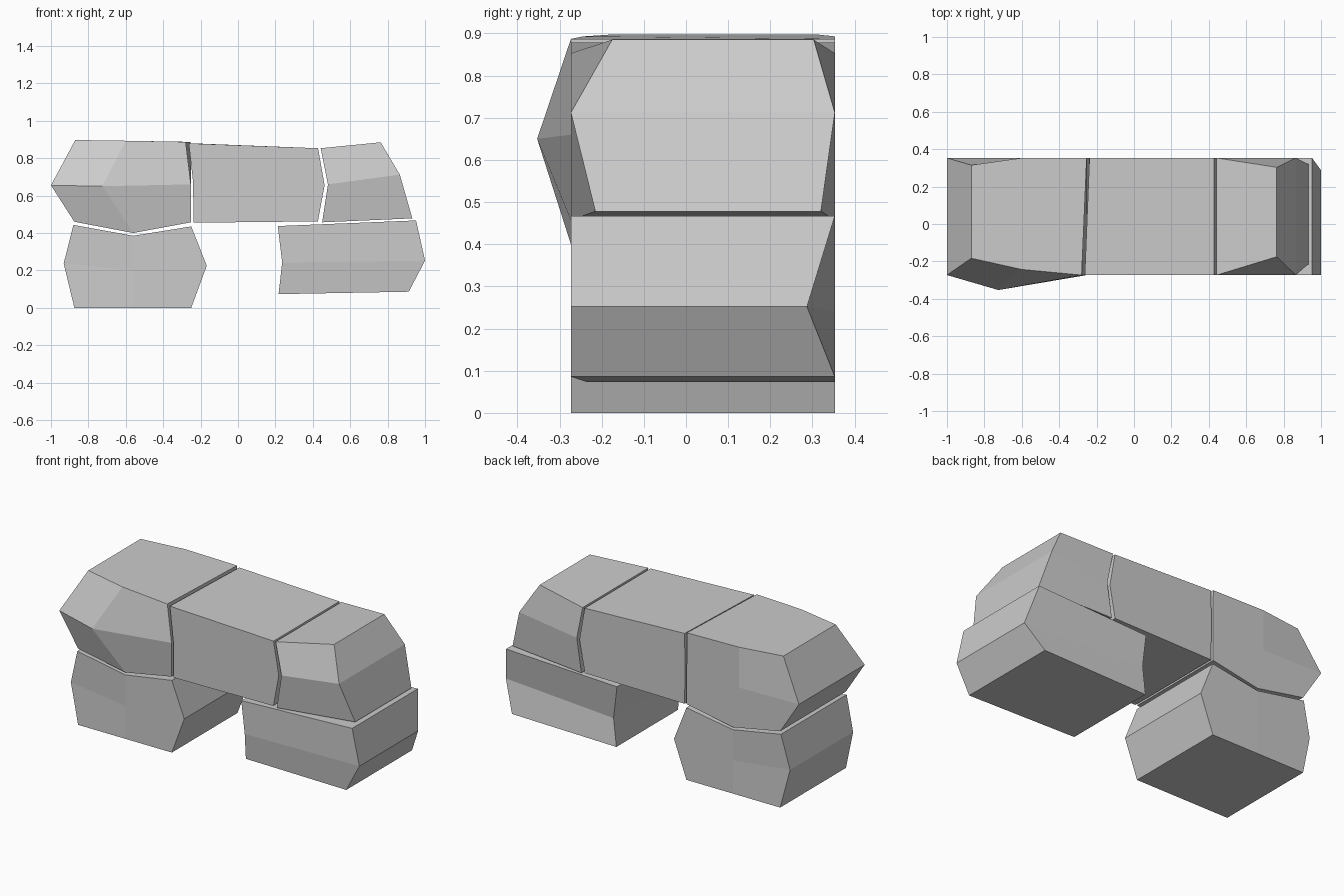
import bpy, bmesh

if "Cube" in bpy.data.objects:
    bpy.data.objects.remove(bpy.data.objects["Cube"])

FRONT, BACK = -0.273, 0.353


def stone(name, outline, front_mid=None, back_mid=None):
    """Faceted block: outline points are (x, z, [front y, back y, back x shift])."""
    bm = bmesh.new()
    rings = ([], [])
    for x, z, *extra in outline:
        yf, yb, dx = (list(extra) + [FRONT, BACK, 0][len(extra):])
        rings[0].append(bm.verts.new((x, yf, z)))
        rings[1].append(bm.verts.new((x + dx, yb, z)))
    n = len(outline)
    for i in range(n):
        j = (i + 1) % n
        bm.faces.new((rings[0][i], rings[0][j], rings[1][j], rings[1][i]))
    for ring, mid in zip(rings, (front_mid, back_mid)):
        if mid:
            # four facets meeting at a middle point
            m = bm.verts.new(mid)
            for i in range(0, n, 2):
                bm.faces.new((m, ring[i - 1], ring[i], ring[i + 1]))
        else:
            # upper and lower facet
            bm.faces.new((ring[0], ring[1], ring[2], ring[5]))
            bm.faces.new((ring[5], ring[2], ring[3], ring[4]))
    bmesh.ops.recalc_face_normals(bm, faces=bm.faces)
    mesh = bpy.data.meshes.new(name)
    bm.to_mesh(mesh)
    bm.free()
    bpy.context.collection.objects.link(bpy.data.objects.new(name, mesh))


# Upper row of stones
stone("upper_left_stone",
      [(-0.87, 0.897, -0.183, 0.315), (-0.60, 0.893, -0.243), (-0.28, 0.887, FRONT, BACK, 0.027),
       (-0.252, 0.66), (-0.252, 0.457), (-0.56, 0.40), (-0.875, 0.46), (-1.0, 0.655)],
      (-0.725, -0.353, 0.65), (-0.60, 0.353, 0.65))
stone("upper_middle_stone",
      [(-0.263, 0.879, FRONT, BACK, 0.025), (0.428, 0.853), (0.463, 0.655),
       (0.427, 0.462), (-0.238, 0.455), (-0.24, 0.67)])
stone("upper_right_stone",
      [(0.442, 0.853), (0.763, 0.885, -0.175, 0.303), (0.865, 0.712),
       (0.932, 0.478, -0.215, 0.32), (0.45, 0.457), (0.481, 0.66)])

# Lower stones
stone("lower_left_stone",
      [(-0.88, 0.443), (-0.56, 0.385), (-0.25, 0.435), (-0.167, 0.225),
       (-0.25, 0), (-0.56, 0), (-0.875, 0), (-0.932, 0.237, -0.26, 0.34)],
      (-0.56, FRONT, 0.20), (-0.56, BACK, 0.20))
stone("lower_right_stone",
      [(0.213, 0.437), (0.952, 0.467), (1.0, 0.252, FRONT, 0.287),
       (0.913, 0.086), (0.217, 0.073, -0.235), (0.236, 0.242)])
